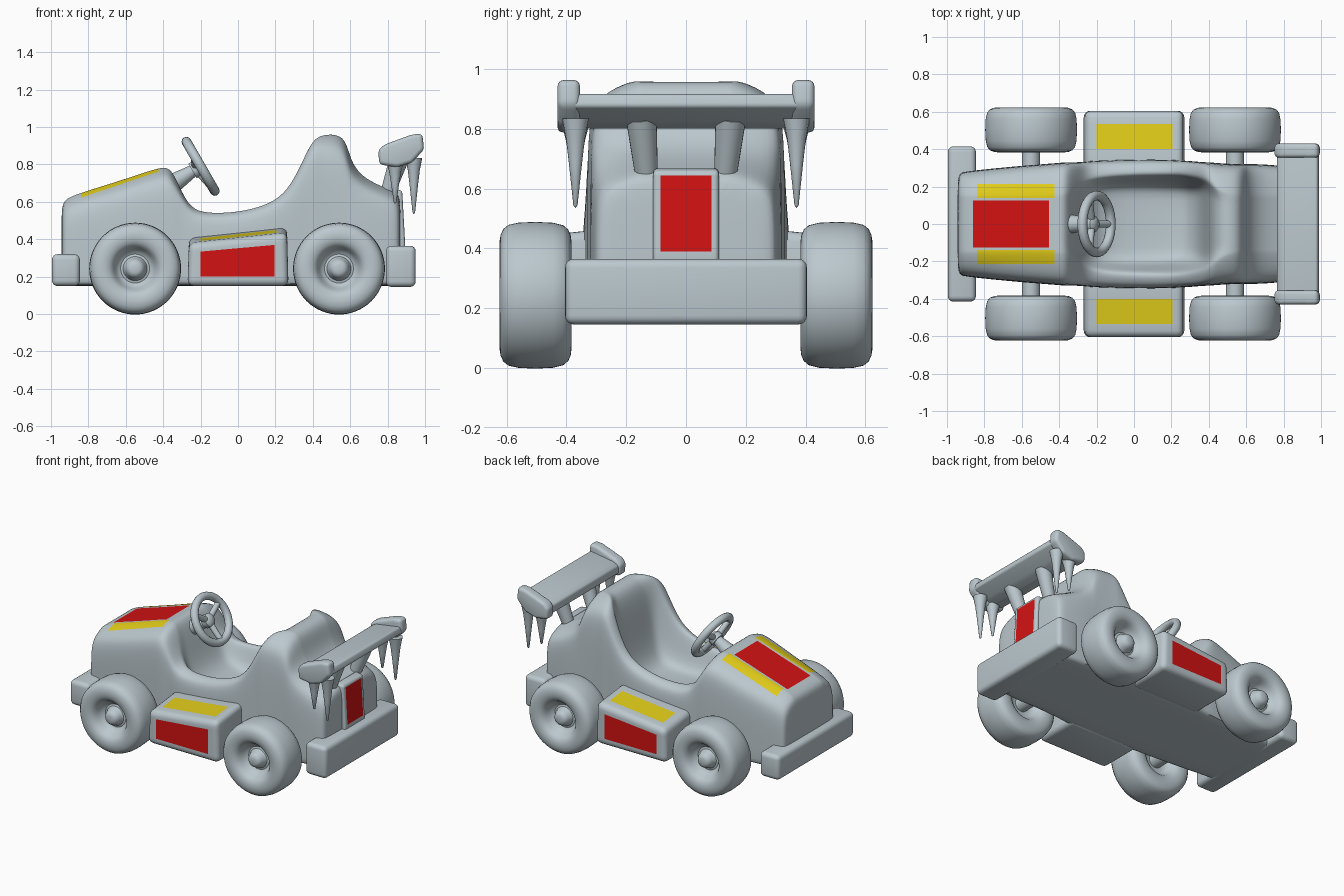
import bpy, bmesh, math
from mathutils import Vector

if "Cube" in bpy.data.objects:
    bpy.data.objects.remove(bpy.data.objects["Cube"])


def material(name, rgb):
    m = bpy.data.materials.new(name)
    m.diffuse_color = (*rgb, 1)
    m.use_nodes = True
    m.node_tree.nodes["Principled BSDF"].inputs["Base Color"].default_value = m.diffuse_color
    return m


GREY = material("pale grey", (0.50, 0.58, 0.62))
RED = material("red", (0.65, 0.006, 0.006))
YELLOW = material("yellow", (0.75, 0.60, 0.01))


def shade(ob, angle=40):
    ob.data.shade_smooth()
    ob.data.set_sharp_from_angle(angle=math.radians(angle))


def finish(name, bm, subsurf=0):
    bmesh.ops.recalc_face_normals(bm, faces=bm.faces[:])
    me = bpy.data.meshes.new(name)
    bm.to_mesh(me)
    bm.free()
    for m in (GREY, RED, YELLOW):
        me.materials.append(m)
    ob = bpy.data.objects.new(name, me)
    bpy.context.collection.objects.link(ob)
    if subsurf:
        ob.modifiers.new("smooth", 'SUBSURF').levels = subsurf
        apply(ob)
    shade(ob)
    return ob


def apply(ob):
    bpy.context.view_layer.update()
    dg = bpy.context.evaluated_depsgraph_get()
    me = bpy.data.meshes.new_from_object(ob.evaluated_get(dg))
    ob.modifiers.clear()
    ob.data = me


def lathe(name, profile, loc, axis, steps=24, subsurf=0):
    """Spin (radius, height) points round an axis starting at loc."""
    bm = bmesh.new()
    vs = [bm.verts.new((r, 0, h)) for r, h in profile]
    es = [bm.edges.new(p) for p in zip(vs, vs[1:])]
    bmesh.ops.spin(bm, geom=vs + es, cent=(0, 0, 0), axis=(0, 0, 1),
                   angle=2 * math.pi, steps=steps)
    bmesh.ops.remove_doubles(bm, verts=bm.verts[:], dist=1e-4)
    rot = Vector(axis).to_track_quat('Z', 'Y')
    for v in bm.verts:
        v.co = rot @ v.co + Vector(loc)
    return finish(name, bm, subsurf)


def rod(name, a, b, ra, rb):
    d = Vector(b) - Vector(a)
    return lathe(name, [(0, 0), (ra, 0), (rb, d.length), (0, d.length)], a, d)


def prism(name, outline, y0, y1, bevel, drop=0):
    """Extrude an (x, z) outline along y; drop lowers the top at y1."""
    bm = bmesh.new()
    ends = [[bm.verts.new((x, y, z)) for x, z in outline] for y in (y0, y1)]
    for v in ends[1]:
        if drop and v.co.z > 0.3:
            v.co.z -= drop
    n = len(outline)
    for e in ends:
        bm.faces.new(e)
    for i in range(n):
        j = (i + 1) % n
        bm.faces.new((ends[0][i], ends[0][j], ends[1][j], ends[1][i]))
    bmesh.ops.recalc_face_normals(bm, faces=bm.faces[:])
    bmesh.ops.bevel(bm, geom=bm.edges[:], offset=bevel, segments=4, profile=0.5,
                    affect='EDGES', clamp_overlap=True)
    return finish(name, bm)


def paint(ob, index, facing, planes, gate=0.5):
    """Cut faces that look one way along (point, outward normal) planes, colour the inside."""
    bm = bmesh.new()
    bm.from_mesh(ob.data)
    facing = Vector(facing)
    planes = [(Vector(p), Vector(n)) for p, n in planes]
    for p, n in planes:
        fs = [f for f in bm.faces if f.normal.dot(facing) > gate]
        geom = fs + list({e for f in fs for e in f.edges}) + list({v for f in fs for v in f.verts})
        bmesh.ops.bisect_plane(bm, geom=geom, plane_co=p, plane_no=n, dist=1e-5)
        bm.normal_update()
    for f in bm.faces:
        c = f.calc_center_median()
        if f.normal.dot(facing) > gate and all((c - p).dot(n) < 0 for p, n in planes):
            f.material_index = index
    bm.to_mesh(ob.data)
    bm.free()
    shade(ob)


def span(axis, lo, hi):
    n = Vector([1 if i == axis else 0 for i in range(3)])
    return [(n * lo, -n), (n * hi, n)]


# Body with cockpit: x, half width, rim height, shoulder drop, inner half width, floor height
stations = [
    (-.945, .25, .56, .10, .14, .56), (-.93, .275, .61, .11, .14, .61),
    (-.87, .285, .64, .12, .14, .64), (-.62, .31, .715, .12, .14, .715),
    (-.42, .325, .785, .12, .14, .785), (-.365, .33, .785, .12, .15, .785),
    (-.325, .33, .71, .08, .17, .70), (-.29, .33, .635, .05, .20, .60),
    (-.25, .335, .575, .05, .22, .49), (-.18, .34, .543, .05, .24, .40),
    (0, .345, .55, .05, .25, .37), (.15, .345, .588, .05, .25, .37),
    (.25, .34, .65, .05, .25, .38), (.32, .335, .77, .06, .24, .42),
    (.37, .33, .885, .08, .23, .55), (.405, .33, .94, .11, .21, .85),
    (.45, .325, .962, .15, .17, .962), (.55, .32, .96, .16, .14, .96),
    (.585, .32, .90, .15, .14, .90), (.61, .32, .80, .12, .14, .80),
    (.68, .32, .72, .10, .14, .72), (.80, .31, .67, .10, .14, .67),
    (.855, .30, .645, .10, .14, .645), (.87, .27, .60, .10, .14, .60)]
bm = bmesh.new()
rings = []
for x, w, zr, d, wi, zf in stations:
    half = [(0, .15), (w - .01, .15), (w, .165), (w, .15 + (zr - d - .15) / 2), (w, zr - d),
            (w - .03, zr - .35 * d), (wi + .02, zr), (wi, zr - .15 * (zr - zf)),
            (wi - .04, zf + .1 * (zr - zf)), (.6 * wi, zf), (0, zf)]
    ring = half + [(-y, z) for y, z in half[-2:0:-1]]
    rings.append([bm.verts.new((x, y, z)) for y, z in ring])
for a, b in zip(rings, rings[1:]):
    for i in range(len(a)):
        j = (i + 1) % len(a)
        bm.faces.new((a[i], a[j], b[j], b[i]))
bm.faces.new(rings[0])
bm.faces.new(rings[-1])
body = finish("body", bm, 2)

# Grille slots cut into the nose
slot = [(0, 0), (.05, 0), (.05, .20), (.043, .225), (.025, .243), (0, .25)]
for y in (-.15, 0, .15):
    cutter = lathe("grille_cutter", slot, (-.955, y, .28), (0, 0, 1))
    cutter.hide_render = True
    mod = body.modifiers.new("slot", 'BOOLEAN')
    mod.operation, mod.solver, mod.object = 'DIFFERENCE', 'EXACT', cutter
    apply(body)
    bpy.data.objects.remove(cutter)

# Hood panels
paint(body, 1, (0, 0, 1), span(0, -.86, -.455) + span(1, -.125, .125))
for lo, hi in ((.14, .215), (-.215, -.14)):
    paint(body, 2, (0, 0, 1), span(0, -.84, -.425) + span(1, lo, hi), 0.3)

# Bumpers
prism("front_bumper", [(-.995, .15), (-.845, .15), (-.845, .32), (-.995, .32)], -.415, .415, .03)
prism("rear_bumper", [(.79, .145), (.95, .145), (.95, .365), (.79, .365)], -.405, .405, .03)

# Rear panel
panel = prism("rear_panel", [(.83, .35), (.895, .35), (.878, .66), (.82, .67)], -.11, .11, .015)
paint(panel, 1, (1, 0, 0), span(1, -.085, .085) + span(2, .39, .643))

# Wheels and axles
tyre = [(0, .45), (.09, .45), (.11, .41), (.13, .388), (.18, .38), (.225, .39), (.248, .425),
        (.248, .58), (.228, .615), (.18, .628), (.135, .618), (.115, .595), (.095, .545),
        (.06, .54), (.054, .585), (.035, .607), (0, .61)]
for end, x in (("front", -.55), ("rear", .54)):
    rod(end + "_axle", (x, -.47, .243), (x, .47, .243), .048, .048)
    for side, s in (("right", -1), ("left", 1)):
        lathe(f"{end}_{side}_wheel", tyre, (x, 0, .243), (0, s, 0), 32, 1)

for side, s in (("right", -1), ("left", 1)):
    # Side pods
    pod = prism(side + "_pod", [(-.27, .15), (.27, .15), (.262, .468), (-.262, .412)],
                s * .28, s * .605, .035, .035)
    paint(pod, 1, (0, s, 0), span(0, -.2, .195) + [((0, 0, .2), (0, 0, -1)),
                                                  ((0, 0, .352), (-.09, 0, 1))])
    paint(pod, 2, (0, 0, 1), span(0, -.2, .205) + span(1, *sorted((s * .40, s * .535))))
    # Wing end plates, struts and icicles
    prism(side + "_wing_end", [(.755, .80), (.75, .875), (.78, .905), (.93, .96), (.985, .965),
                               (.995, .88), (.93, .81), (.85, .785)], s * .355, s * .43, .022)
    rod(side + "_wing_strut", (.79, s * .13, .62), (.865, s * .15, .84), .036, .052)
    for n, x, length in (("front", .84, .22), ("rear", .94, .30)):
        spike = [(0, 0), (.045, 0), (.032, .22 * length), (.022, .5 * length),
                 (.007, .97 * length), (0, length)]
        lathe(f"{side}_{n}_icicle", spike, (x, s * .37, .835 if n == "rear" else .81),
              (0, 0, -1), 16)

# Wing blade
prism("wing_blade", [(.765, .815), (.765, .87), (.80, .89), (.98, .918), (.992, .875),
                     (.90, .82), (.84, .80)], -.38, .38, .012)

# Steering wheel: rim, hub, spokes, column
centre, tilt = Vector((-.20, 0, .79)), math.radians(60)
normal = Vector((math.sin(tilt), 0, math.cos(tilt)))
up = Vector((-math.cos(tilt), 0, math.sin(tilt)))
rim = [(.152 + .026 * math.cos(a), .026 * math.sin(a))
       for a in (2 * math.pi * i / 12 for i in range(13))]
lathe("steering_rim", rim, centre, normal, 40)
hub = centre - normal * .03
lathe("steering_hub", [(0, -.02), (.045, -.02), (.045, .015), (.03, .03), (0, .033)], hub, normal)
for k in range(3):
    a = math.pi + k * 2 * math.pi / 3
    out = up * math.cos(a) + Vector((0, 1, 0)) * math.sin(a)
    rod(f"steering_spoke_{k + 1}", hub, centre + out * .15, .02, .018)
rod("steering_column", (-.36, 0, .69), hub, .055, .03)
